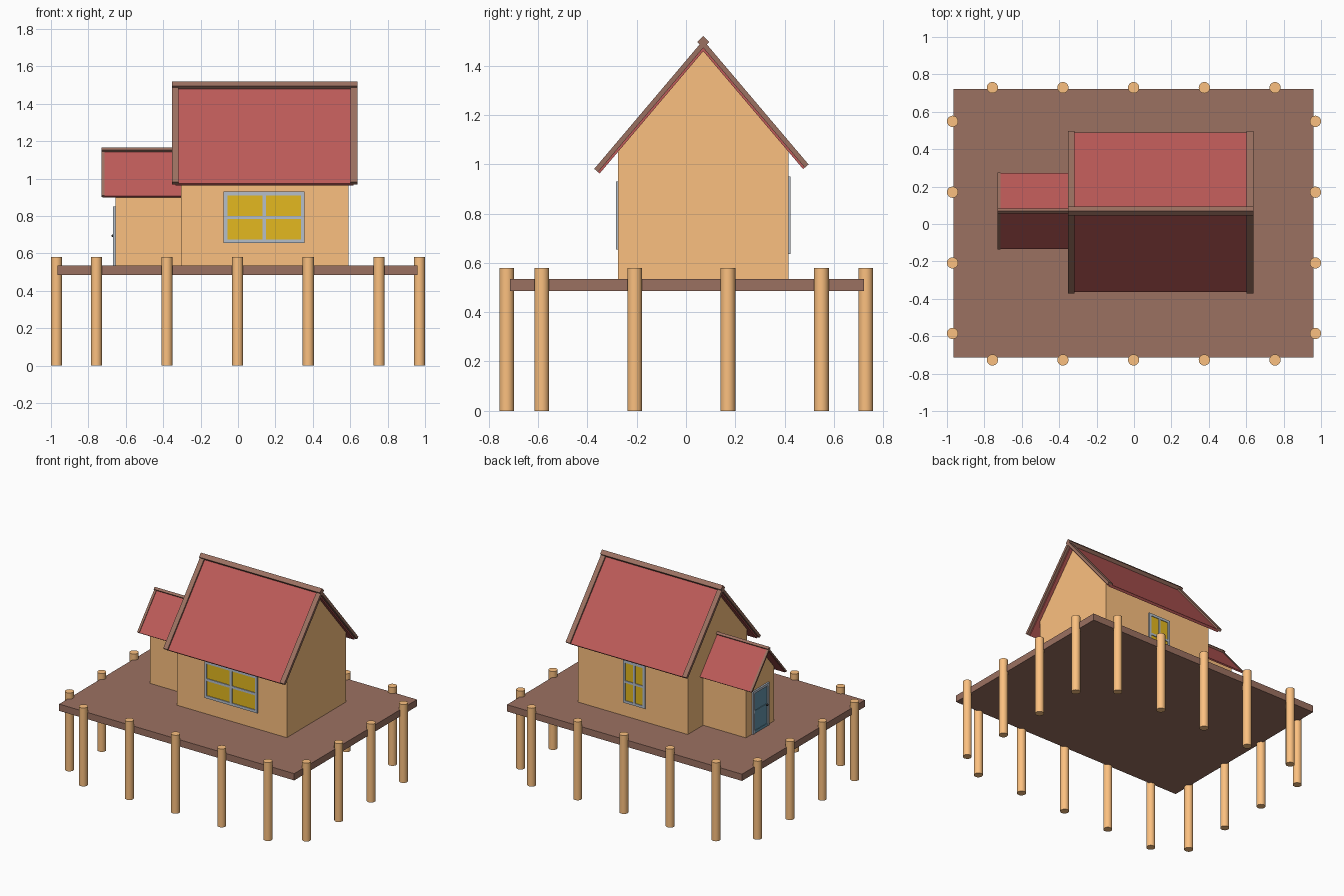
import bpy, bmesh, math
from mathutils import Matrix, Vector

if "Cube" in bpy.data.objects:
    bpy.data.objects.remove(bpy.data.objects["Cube"])


def material(name, r, g, b):
    m = bpy.data.materials.new(name)
    m.diffuse_color = (r, g, b, 1)
    m.use_nodes = True
    m.node_tree.nodes["Principled BSDF"].inputs["Base Color"].default_value = m.diffuse_color
    return m


WALL = material("tan_wood", 0.97, 0.53, 0.215)
BROWN = material("brown_wood", 0.33, 0.165, 0.12)
RED = material("red_roof", 0.51, 0.105, 0.10)
FRAME = material("blue_grey", 0.46, 0.52, 0.60)
GLASS = material("yellow_glass", 0.77, 0.48, 0.014)
DOOR = material("blue_door", 0.13, 0.30, 0.41)
DARK = material("dark_metal", 0.03, 0.03, 0.03)

RIDGE_Y = 0.07
SLOPE = 1.18
DECK_Z = 0.535


def make(name, bm, mat):
    bmesh.ops.recalc_face_normals(bm, faces=bm.faces)
    me = bpy.data.meshes.new(name)
    bm.to_mesh(me)
    bm.free()
    me.materials.append(mat)
    ob = bpy.data.objects.new(name, me)
    bpy.context.collection.objects.link(ob)
    return ob


def boxes(name, mat, *bounds):
    # each bound is (x0, x1, y0, y1, z0, z1)
    bm = bmesh.new()
    for x0, x1, y0, y1, z0, z1 in bounds:
        m = Matrix.Translation(((x0 + x1) / 2, (y0 + y1) / 2, (z0 + z1) / 2))
        m = m @ Matrix.Diagonal((x1 - x0, y1 - y0, z1 - z0, 1))
        bmesh.ops.create_cube(bm, size=1, matrix=m)
    return make(name, bm, mat)


def extrude_x(name, mat, profile, x0, x1):
    # profile of (offset from ridge, z) extruded along x
    bm = bmesh.new()
    f = bm.faces.new([bm.verts.new((x0, RIDGE_Y + d, z)) for d, z in profile])
    new = bmesh.ops.extrude_face_region(bm, geom=[f])["geom"]
    bmesh.ops.translate(bm, vec=Vector((x1 - x0, 0, 0)),
                        verts=[v for v in new if isinstance(v, bmesh.types.BMVert)])
    return make(name, bm, mat)


def house_body(name, x0, x1, half, apex):
    eave = apex - SLOPE * half
    extrude_x(name, WALL, [(-half, DECK_Z), (half, DECK_Z), (half, eave),
                           (0, apex), (-half, eave)], x0, x1)


def gable_slab(name, mat, x0, x1, apex, front, back, t0, t1):
    # inverted V, between offsets t0 and t1 above the underside line
    k = math.hypot(1, SLOPE)

    def foot(side, reach, t):
        return (side * (reach + SLOPE / k * t), apex - SLOPE * reach + t / k)
    prof = [(0, apex + t0 * k), foot(1, back, t0), foot(1, back, t1),
            (0, apex + t1 * k), foot(-1, front, t1), foot(-1, front, t0)]
    extrude_x(name, mat, prof, x0, x1)


def ridge_cap(name, x0, x1, z, r):
    extrude_x(name, BROWN, [(-r, z), (0, z - r), (r, z), (0, z + r)], x0, x1)


def window(name, x0, x1, z0, z1, wall_y, side, depth, w, bar):
    # frame with one cross of bars, panes set back
    def span(d):
        return sorted((wall_y - side * 0.01, wall_y + side * d))
    ya, yb = span(depth)
    cx, cz = (x0 + x1) / 2, (z0 + z1) / 2
    boxes(name + "_frame", FRAME,
          (x0, x0 + w, ya, yb, z0, z1), (x1 - w, x1, ya, yb, z0, z1),
          (x0 + w, x1 - w, ya, yb, z0, z0 + w), (x0 + w, x1 - w, ya, yb, z1 - w, z1),
          (cx - bar, cx + bar, ya, yb, z0 + w, z1 - w),
          (x0 + w, x1 - w, ya, yb, cz - bar, cz + bar))
    pa, pb = span(depth * 0.4)
    boxes(name + "_panes", GLASS, (x0 + w, x1 - w, pa, pb, z0 + w, z1 - w))


# deck
boxes("deck", BROWN, (-0.964, 0.96, -0.714, 0.722, 0.485, DECK_Z))

# posts around the deck edge
spots = [(x, y) for x in (-0.757, -0.38, -0.002, 0.376, 0.754) for y in (-0.727, 0.729)]
spots += [(x, y) for x in (-0.97, 0.97) for y in (-0.585, -0.208, 0.17, 0.549)]
for i, (x, y) in enumerate(spots):
    bm = bmesh.new()
    bmesh.ops.create_cone(bm, cap_ends=True, segments=24, radius1=0.03, radius2=0.03,
                          depth=0.58, matrix=Matrix.Translation((x, y, 0.29)))
    post = make(f"post_{i + 1}", bm, WALL)
    bpy.context.view_layer.objects.active = post
    post.select_set(True)
    bpy.ops.object.shade_smooth_by_angle()
    post.select_set(False)

# main house
house_body("house_walls", -0.305, 0.592, 0.345, 1.46)
gable_slab("house_roof", RED, -0.335, 0.618, 1.458, 0.42, 0.405, 0.0, 0.018)
for side, x0, x1 in (("left", -0.352, -0.317), ("right", 0.602, 0.638)):
    gable_slab("house_roof_trim_" + side, BROWN, x0, x1, 1.458, 0.42, 0.405, 0.009, 0.029)
ridge_cap("house_ridge", -0.352, 0.638, 1.496, 0.024)

# entrance porch
house_body("porch_walls", -0.655, -0.30, 0.165, 1.13)
gable_slab("porch_roof", RED, -0.724, -0.30, 1.13, 0.195, 0.195, 0.0, 0.010)
gable_slab("porch_roof_trim", BROWN, -0.731, -0.714, 1.13, 0.195, 0.193, 0.003, 0.015)
ridge_cap("porch_ridge", -0.731, -0.30, 1.153, 0.013)

# windows
window("front_window", -0.077, 0.356, 0.655, 0.93, -0.275, -1, 0.009, 0.02, 0.009)
window("back_window", 0.04, 0.22, 0.635, 0.95, 0.415, 1, 0.008, 0.018, 0.008)

# door on the left end of the porch, with a lighter frame and a cross of rails
y0, y1, top, w = -0.025, 0.165, 0.85, 0.018
ym, zm = (y0 + y1) / 2, (DECK_Z + top) / 2
boxes("door_frame", FRAME,
      (-0.667, -0.65, y0, y0 + w, DECK_Z, top), (-0.667, -0.65, y1 - w, y1, DECK_Z, top),
      (-0.667, -0.65, y0 + w, y1 - w, top - w, top))
boxes("door_panel", DOOR, (-0.660, -0.65, y0 + w, y1 - w, DECK_Z, top - w))
boxes("door_rails", DOOR, (-0.664, -0.655, y0 + w, y1 - w, zm - 0.01, zm + 0.01),
      (-0.664, -0.655, y0 + w, y1 - w, DECK_Z, DECK_Z + 0.02))
bm = bmesh.new()
bmesh.ops.create_uvsphere(bm, u_segments=12, v_segments=8, radius=0.008,
                          matrix=Matrix.Translation((-0.668, 0.004, 0.695)))
make("door_knob", bm, DARK)
